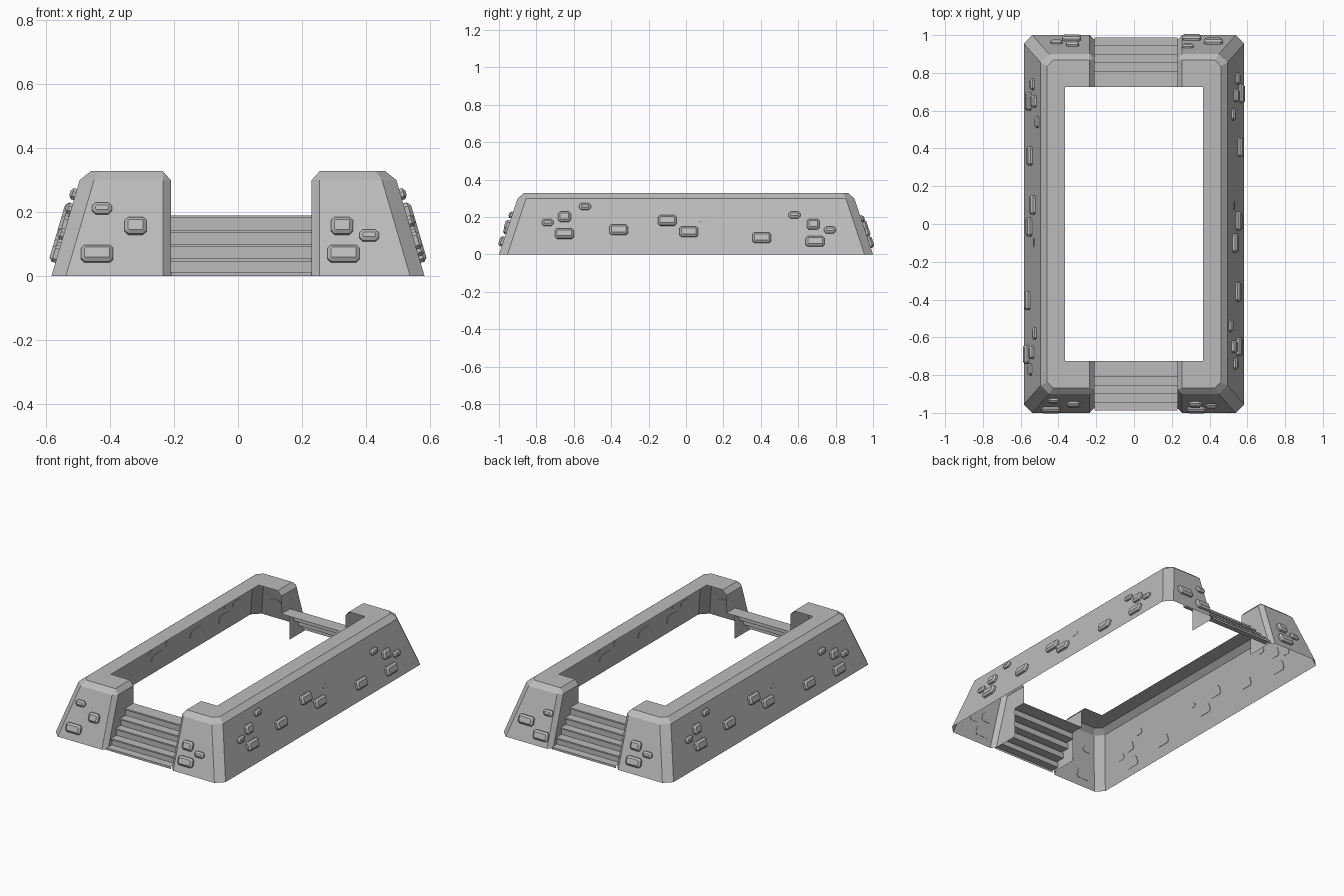
import bpy, bmesh
from math import pi
from mathutils import Vector, Matrix

cube = bpy.data.objects.get("Cube")
if cube:
    bpy.data.objects.remove(cube, do_unlink=True)

stone = bpy.data.materials.new("grey_stone")
stone.use_nodes = True
colour = (0.5, 0.5, 0.5, 1)
stone.diffuse_color = colour
stone.node_tree.nodes["Principled BSDF"].inputs["Base Color"].default_value = colour

HX, HY, TOP, SHOULDER = 0.583, 1.0, 0.328, 0.30
INNER_X, INNER_Y, LANDING = 0.365, 0.725, 0.19
GAP = {1: 0.23, -1: 0.21}      # stair opening on each side
CUT = 0.025                    # chamfer beside the opening


def finish(name, bm, fix_normals=True):
    bmesh.ops.remove_doubles(bm, verts=bm.verts, dist=0.0005)
    if fix_normals:
        bmesh.ops.recalc_face_normals(bm, faces=bm.faces)
    mesh = bpy.data.meshes.new(name)
    bm.to_mesh(mesh)
    bm.free()
    mesh.materials.append(stone)
    obj = bpy.data.objects.new(name, mesh)
    bpy.context.collection.objects.link(obj)
    return obj


def face(bm, points):
    return bm.faces.new([bm.verts.new(p) for p in points])


def half_wall(name, side):
    """Sloped open shell running round one side from opening to opening."""
    bm = bmesh.new()
    g = GAP[side]

    def level(hx, hy, z, corner, cut):
        front = [(g + CUT - cut, -hy + cut), (g + CUT, -hy),
                 (hx - corner, -hy), (hx, -hy + corner)]
        back = [(x, -y) for x, y in reversed(front)]
        return [Vector((side * x, y, z)) for x, y in front + back]

    rows = [level(HX, HY, 0, 0.045, CUT),
            level(0.495, 0.9, SHOULDER, 0.045, CUT),
            level(0.46, 0.867, TOP, 0.03, 0),
            level(INNER_X, INNER_Y, TOP, 0, 0)]
    for low, high in zip(rows, rows[1:]):
        for i in range(len(low) - 1):
            quad = []
            for p in (low[i], low[i + 1], high[i + 1], high[i]):
                if all((p - q).length > 0.0005 for q in quad):
                    quad.append(p)
            if len(quad) > 2:
                face(bm, quad)
    # Cheek walls and their chamfered top edges beside each staircase
    for end in (-1, 1):
        x, y_top = side * g, 0.9 - CUT
        profile = [(HY - CUT, 0), (0.805, 0), (0.805, LANDING),
                   (INNER_Y, LANDING), (INNER_Y, SHOULDER), (y_top, SHOULDER)]
        face(bm, [(x, end * y, z) for y, z in profile])
        xo = side * (g + CUT)
        face(bm, [(x, end * y_top, SHOULDER), (x, end * INNER_Y, SHOULDER),
                  (xo, end * INNER_Y, TOP), (xo, end * 0.867, TOP)])
    return finish(name, bm)


def stairs(name, end):
    """Ribbon of treads with small nosings, rising to a landing."""
    bm = bmesh.new()
    path = [(0.988, 0)]
    edges = [0.985, 0.943, 0.897, 0.855, 0.808]
    heights = [0.013, 0.055, 0.1, 0.145, LANDING]
    for i, (y, z) in enumerate(zip(edges, heights)):
        if i:
            path += [(y - 0.005, z - 0.009), (y + 0.003, z - 0.009)]
        path.append((y + 0.003, z))
        path.append((edges[i + 1] - 0.005 if i < 4 else INNER_Y, z))
    for (ya, za), (yb, zb) in zip(path, path[1:]):
        quad = [(-GAP[-1], end * ya, za), (GAP[1], end * ya, za),
                (GAP[1], end * yb, zb), (-GAP[-1], end * yb, zb)]
        face(bm, quad if end < 0 else quad[::-1])
    return finish(name, bm, False)


def rocks(name, quarter, reach, run, items):
    """Chamfered blocks set in one sloped wall."""
    bm = bmesh.new()
    turn = Matrix.Rotation(quarter * pi / 2, 3, "Z")
    across = Vector((1, 0, 0))
    up = Vector((0, run, SHOULDER)).normalized()
    out = across.cross(up)

    for u, z, w, h, depth in items:
        centre = Vector((u, -(reach - run * z / SHOULDER), z))
        rings = []
        for inset, d in ((0, -0.003), (0, depth * 0.55), (0.011, depth)):
            a, b = w / 2 - inset, h / 2 - inset
            c = 0.011 if inset == 0 else 0.003
            outline = [(a - c, -b), (a, c - b), (a, b - c), (a - c, b),
                       (c - a, b), (-a, b - c), (-a, c - b), (c - a, -b)]
            rings.append([bm.verts.new(turn @ (centre + across * s + up * t + out * d))
                          for s, t in outline])
        for low, high in zip(rings, rings[1:]):
            for i in range(8):
                j = (i + 1) % 8
                bm.faces.new((low[i], low[j], high[j], high[i]))
        bm.faces.new(rings[-1])
        bm.faces.new(rings[0][::-1])
    return finish(name, bm)


half_wall("left_wall", 1)
half_wall("right_wall", -1)
stairs("front_stairs", -1)
stairs("back_stairs", 1)

# Stone sizes: width, height, projection
BIG, MID, SMALL = (0.1, 0.055, 0.022), (0.068, 0.055, 0.022), (0.062, 0.036, 0.018)
SLIVER = (0.05, 0.026, 0.003)

side_rocks = [(-0.74, 0.17, *SMALL), (-0.65, 0.2, *MID), (-0.65, 0.11, *BIG),
              (-0.54, 0.255, *SMALL), (-0.36, 0.13, *BIG), (-0.1, 0.18, *BIG),
              (0.015, 0.12, *BIG), (0.1, 0.178, *SLIVER), (0.405, 0.088, *BIG),
              (0.58, 0.21, *SMALL), (0.68, 0.16, *MID), (0.69, 0.068, *BIG),
              (0.77, 0.13, *SMALL)]
right_cluster = [(0.325, 0.155, *MID), (0.41, 0.125, *SMALL), (0.33, 0.068, *BIG)]
front_rocks = [(-0.425, 0.21, *SMALL), (-0.32, 0.155, *MID), (-0.44, 0.068, *BIG)]
back_rocks = [(-0.285, 0.19, *SMALL), (-0.42, 0.12, *BIG), (-0.305, 0.06, *BIG)]

rocks("front_stones", 0, HY, 0.1, front_rocks + right_cluster)
rocks("back_stones", 2, HY, 0.1, back_rocks + right_cluster)
rocks("left_stones", 1, HX, 0.088, side_rocks)
rocks("right_stones", 3, HX, 0.088, side_rocks)
